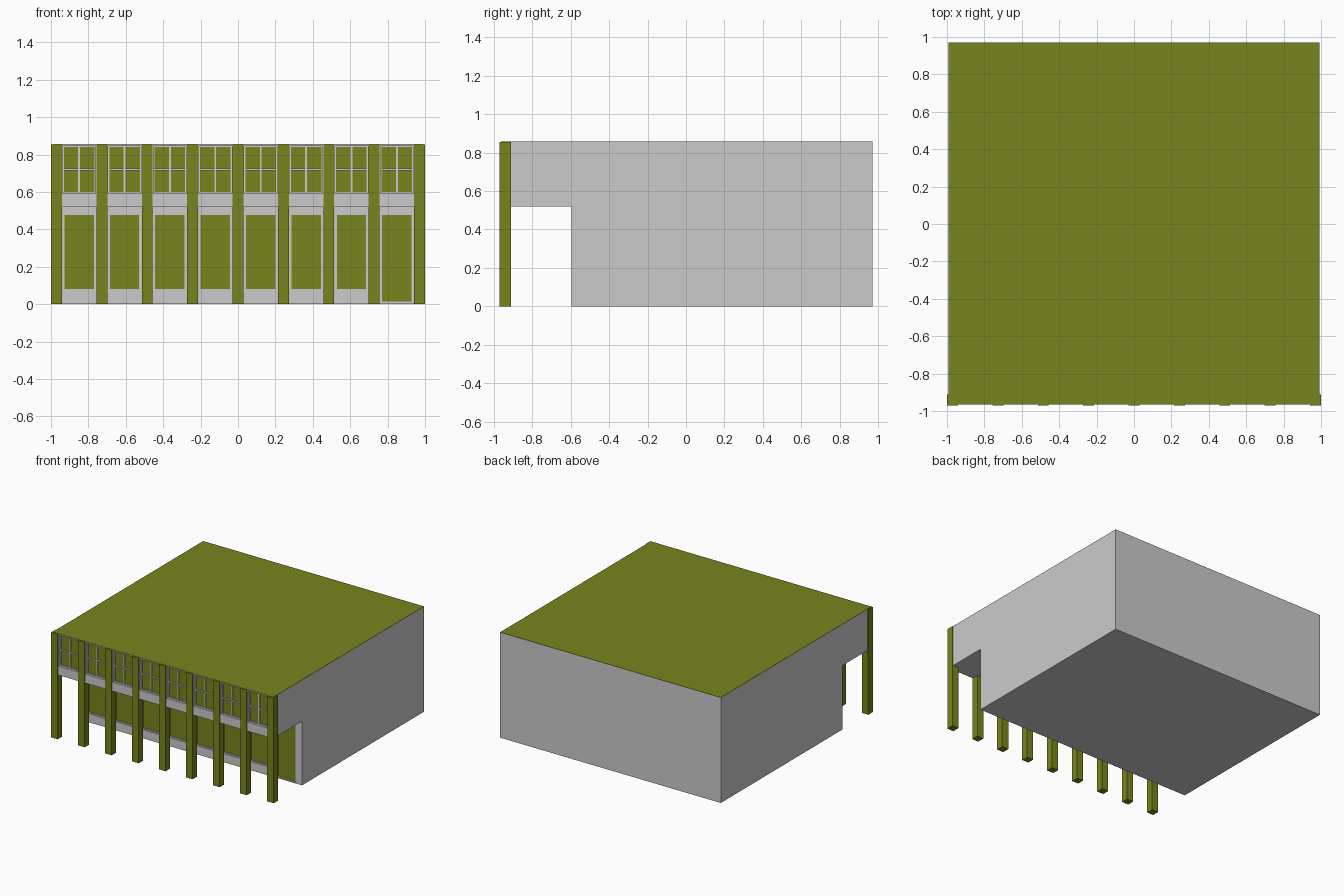
import bpy, bmesh
from mathutils import Matrix, Vector

if "Cube" in bpy.data.objects:
    bpy.data.objects.remove(bpy.data.objects["Cube"])

olive = bpy.data.materials.new("olive")
olive.diffuse_color = (0.19, 0.23, 0.012, 1)
olive.use_nodes = True
olive.node_tree.nodes["Principled BSDF"].inputs["Base Color"].default_value = olive.diffuse_color

H = 0.857               # roof height
FRONT, SHOP = -0.964, -0.595   # upper facade and set-back shopfront
PITCH = 0.2427          # column spacing
HALF = 0.0885           # half width of an opening
UP_Z = (0.592, 0.846)   # upper window opening
UP_BACK, LOW_BACK = FRONT + 0.03, SHOP + 0.015


def finish(name, bm, mat=None):
    bmesh.ops.recalc_face_normals(bm, faces=bm.faces)
    me = bpy.data.meshes.new(name)
    bm.to_mesh(me)
    bm.free()
    ob = bpy.data.objects.new(name, me)
    bpy.context.collection.objects.link(ob)
    if mat:
        me.materials.append(mat)
    return ob


def boxes(name, items, mat=None):
    """One object from boxes given as (x0, x1, y0, y1, z0, z1)."""
    bm = bmesh.new()
    for x0, x1, y0, y1, z0, z1 in items:
        c = Vector(((x0 + x1) / 2, (y0 + y1) / 2, (z0 + z1) / 2))
        s = Matrix.Diagonal((x1 - x0, y1 - y0, z1 - z0, 1))
        bmesh.ops.create_cube(bm, size=1, matrix=Matrix.Translation(c) @ s)
    return finish(name, bm, mat)


def frame(cx, z0, z1, y0, y1, t):
    """Four bars lining an opening."""
    a, b = cx - HALF, cx + HALF
    return [(a, a + t, y0, y1, z0, z1), (b - t, b, y0, y1, z0, z1),
            (a + t, b - t, y0, y1, z0, z0 + t), (a + t, b - t, y0, y1, z1 - t, z1)]


# Building body: side profile with the covered walkway, extruded along x
bm = bmesh.new()
profile = [(SHOP, 0), (0.97, 0), (0.97, H - 0.002), (FRONT, H - 0.002),
           (FRONT, 0.52), (SHOP, 0.52)]
face = bm.faces.new([bm.verts.new((-0.992, y, z)) for y, z in profile])
ext = bmesh.ops.extrude_face_region(bm, geom=[face])
bmesh.ops.translate(bm, vec=(1.984, 0, 0),
                    verts=[v for v in ext["geom"] if isinstance(v, bmesh.types.BMVert)])
body = finish("building_body", bm)

# Bays: openings, frames, glazing bars and glass; the last bay is the door
cuts, up_frames, low_frames, up_glass, low_glass = [], [], [], [], []
for i in range(8):
    cx = (i - 3.5) * PITCH
    a, b = cx - HALF, cx + HALF
    low = (0.004 if i == 7 else 0.07, 0.487)
    cuts += [(a, b, FRONT - 0.02, UP_BACK, *UP_Z), (a, b, SHOP - 0.02, LOW_BACK, *low)]
    y0 = UP_BACK - 0.012
    zm = sum(UP_Z) / 2
    up_frames += frame(cx, *UP_Z, y0, UP_BACK, 0.007)
    up_frames += [(cx - 0.005, cx + 0.005, y0, UP_BACK, UP_Z[0] + 0.007, UP_Z[1] - 0.007),
                  (a + 0.007, b - 0.007, y0 - 0.001, UP_BACK, zm - 0.005, zm + 0.005)]
    low_frames += frame(cx, *low, LOW_BACK - 0.01, LOW_BACK, 0.01)
    up_glass.append((a, b, UP_BACK - 0.004, UP_BACK, *UP_Z))
    low_glass.append((a, b, LOW_BACK - 0.004, LOW_BACK, *low))

cutter = boxes("opening_cutter", cuts)
cutter.hide_render = True
mod = body.modifiers.new("openings", "BOOLEAN")
mod.operation, mod.solver, mod.object = "DIFFERENCE", "EXACT", cutter
bpy.context.view_layer.objects.active = body
bpy.ops.object.modifier_apply(modifier=mod.name)
bpy.data.objects.remove(cutter)

boxes("upper_window_frames", up_frames)
boxes("shopfront_frames", low_frames)
boxes("upper_window_glass", up_glass, olive)
boxes("shopfront_glass_and_door", low_glass, olive)

# Roof sheet
boxes("roof", [(-0.992, 0.992, FRONT, 0.97, H - 0.002, H)], olive)

# Square columns along the front
for i in range(9):
    cx = (i - 4) * PITCH
    boxes(f"column_{i + 1}", [(cx - 0.0292, cx + 0.0292, -0.97, -0.912, 0, H - 0.003)], olive)
